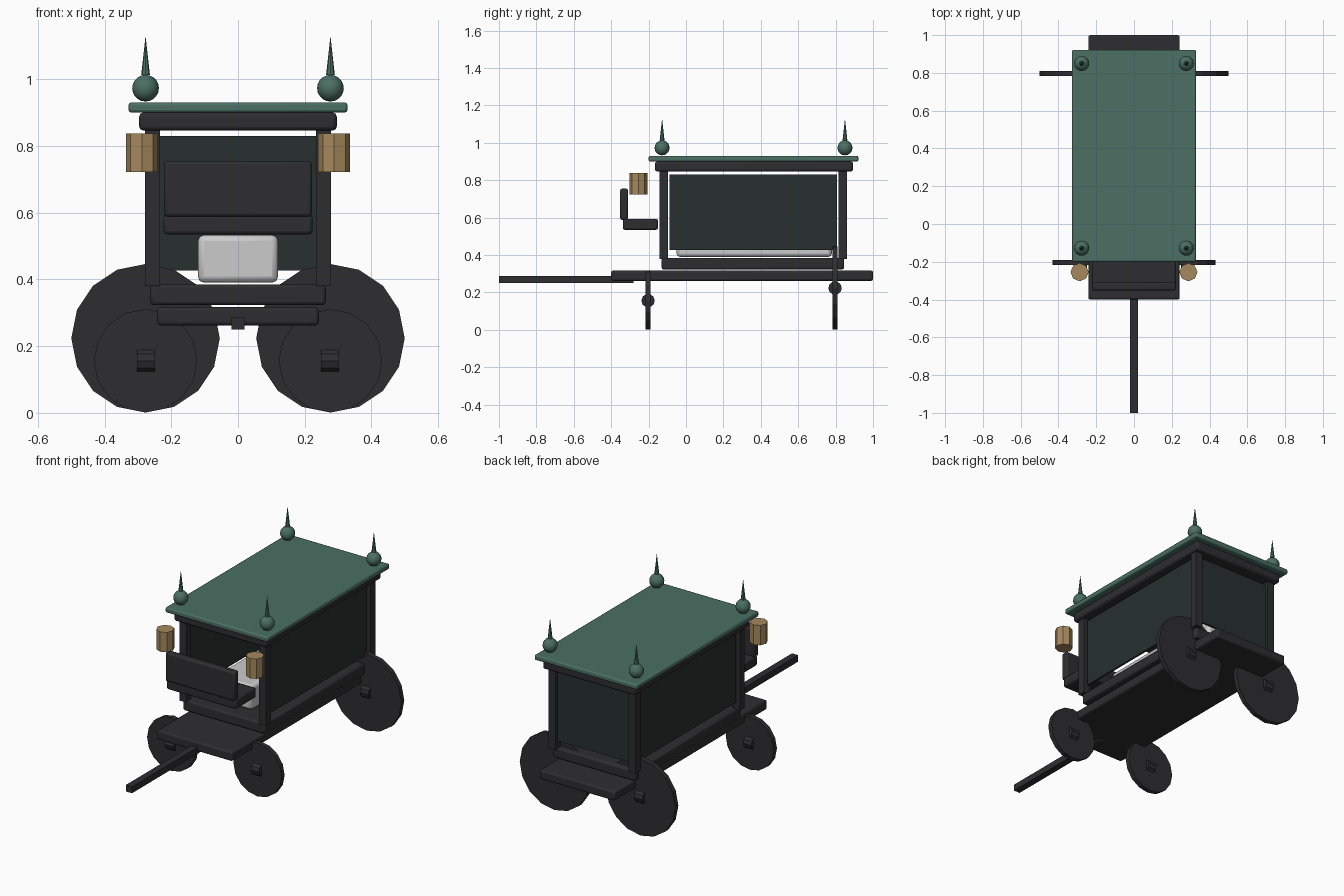
import bpy
from math import pi

if "Cube" in bpy.data.objects:
    bpy.data.objects.remove(bpy.data.objects["Cube"])


def mat(name, r, g, b):
    m = bpy.data.materials.new(name)
    m.diffuse_color = (r, g, b, 1)
    m.use_nodes = True
    m.node_tree.nodes["Principled BSDF"].inputs["Base Color"].default_value = m.diffuse_color
    return m


BLACK = mat("black_lacquer", 0.027, 0.027, 0.03)
GREEN = mat("green_roof", 0.07, 0.16, 0.125)
GLASS = mat("dark_panel", 0.02, 0.03, 0.028)
BRASS = mat("brass", 0.38, 0.25, 0.11)


def finish(name, material):
    o = bpy.context.object
    o.name = name
    if material:
        o.data.materials.append(material)
    return o


def box(name, x, y, z, material, bevel=0.0):
    """Box from (min, max) ranges, with an optional rounded edge."""
    size = [r[1] - r[0] for r in (x, y, z)]
    bpy.ops.mesh.primitive_cube_add(size=1, location=[sum(r) / 2 for r in (x, y, z)])
    o = finish(name, material)
    o.scale = size
    bpy.ops.object.transform_apply(location=False, rotation=False, scale=True)
    if bevel:
        b = o.modifiers.new("bevel", "BEVEL")
        b.width = bevel
        b.segments = 2
        bpy.ops.object.shade_smooth_by_angle()
    return o


def cyl(name, loc, r, depth, sides, material, rot=(0, 0, 0)):
    bpy.ops.mesh.primitive_cylinder_add(vertices=sides, radius=r, depth=depth,
                                        location=loc, rotation=rot)
    return finish(name, material)


# Chassis and draw pole
box("chassis", (-0.242, 0.242), (-0.4, 1.0), (0.262, 0.317), BLACK, 0.01)
box("body_sill", (-0.263, 0.263), (-0.13, 0.845), (0.323, 0.385), BLACK, 0.01)
box("draw_pole", (-0.02, 0.02), (-1.0, -0.28), (0.25, 0.287), BLACK)

# Inner casket
box("casket", (-0.12, 0.12), (-0.05, 0.78), (0.39, 0.533), None, 0.018)

# Back panel (front stays open), cornice and roof
box("back_panel", (-0.236, 0.236), (0.833, 0.845), (0.426, 0.83), GLASS)
box("cornice", (-0.296, 0.296), (-0.166, 0.893), (0.846, 0.9), BLACK, 0.012)
box("roof", (-0.328, 0.328), (-0.2, 0.922), (0.9, 0.93), GREEN, 0.008)

# Driver seat
box("seat", (-0.223, 0.223), (-0.338, -0.15), (0.535, 0.594), BLACK, 0.01)
box("seat_back", (-0.222, 0.222), (-0.352, -0.31), (0.588, 0.755), BLACK, 0.01)

for s, side in ((-1, "left"), (1, "right")):
    # Side panel and lamp
    box(side + "_panel", (s * 0.255 - 0.006, s * 0.255 + 0.006),
        (-0.087, 0.807), (0.426, 0.83), GLASS)
    cyl(side + "_lamp", (s * 0.288, -0.255, 0.78), 0.048, 0.115, 8, BRASS)

    for end, post_y, fin_y, wheel_y, r in (("front", -0.118, -0.128, -0.203, 0.155),
                                           ("rear", 0.839, 0.85, 0.797, 0.2225)):
        tag = f"{end}_{side}_"
        # Corner post
        box(tag + "post", (s * 0.256 - 0.0225, s * 0.256 + 0.0225),
            (post_y - 0.0225, post_y + 0.0225), (0.38, 0.85), BLACK)
        # Finial ball and spike
        bpy.ops.mesh.primitive_uv_sphere_add(segments=16, ring_count=10, radius=0.04,
                                             location=(s * 0.277, fin_y, 0.973))
        finish(tag + "finial_ball", GREEN)
        bpy.ops.object.shade_smooth()
        bpy.ops.mesh.primitive_cone_add(vertices=8, radius1=0.013, radius2=0, depth=0.117,
                                        location=(s * 0.277, fin_y, 1.0715))
        finish(tag + "finial_spike", GREEN)
        # Disc wheel facing forward, with a crosswise hub
        cyl(tag + "wheel", (s * 0.277, wheel_y, r + 0.001), r, 0.027, 16, BLACK, (pi / 2, 0, 0))
        cyl(tag + "hub", (s * 0.275, wheel_y, r + 0.001), 0.036, 0.054, 10, BLACK, (0, pi / 2, 0))
